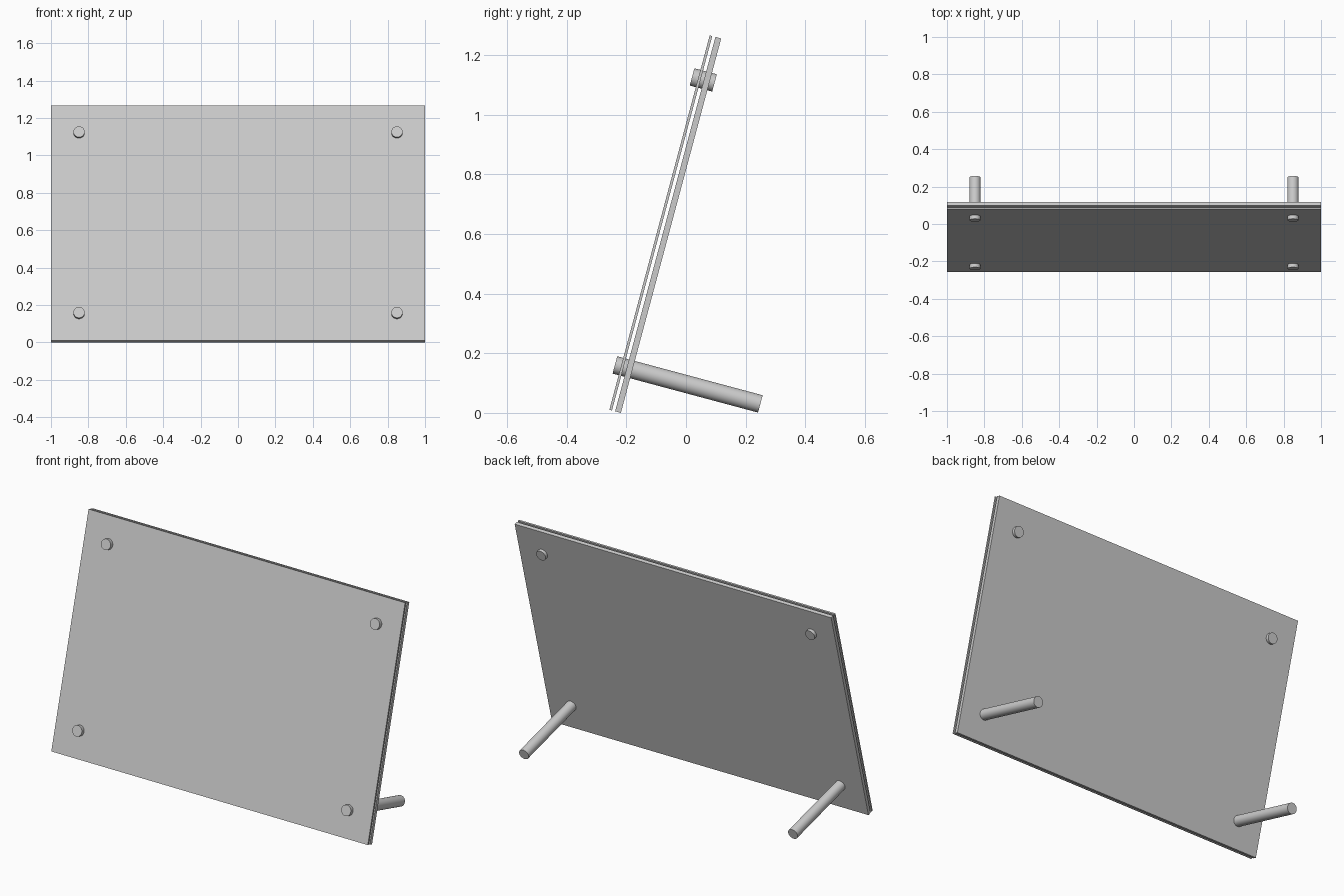
import bpy
from math import radians
from mathutils import Matrix

if "Cube" in bpy.data.objects:
    bpy.data.objects.remove(bpy.data.objects["Cube"])

# Leaning frame: local z runs up the panel, local y runs backwards through it
TILT = Matrix.Translation((0, -0.257, 0.0105)) @ Matrix.Rotation(radians(-15), 4, 'X')
HEIGHT = 1.3


def panel(name, y0, y1):
    bpy.ops.mesh.primitive_cube_add(size=1)
    ob = bpy.context.object
    ob.name = name
    size = Matrix.Diagonal((2, y1 - y0, HEIGHT, 1))
    ob.data.transform(Matrix.Translation((0, (y0 + y1) / 2, HEIGHT / 2)) @ size)
    ob.matrix_world = TILT


def pin(name, x, z, y0, y1):
    bpy.ops.mesh.primitive_cylinder_add(vertices=32, radius=0.03, depth=y1 - y0)
    ob = bpy.context.object
    ob.name = name
    ob.data.transform(Matrix.Rotation(radians(90), 4, 'X'))
    ob.matrix_world = TILT @ Matrix.Translation((x, (y0 + y1) / 2, z))
    bpy.ops.object.shade_smooth_by_angle()


# Thin cover sheet with a thicker backing board behind a narrow gap
panel("front_panel", 0, 0.009)
panel("back_panel", 0.02, 0.04)

# Short pins at the top corners, long pins at the bottom serve as legs
for side, x in (("left", -0.85), ("right", 0.85)):
    pin(f"{side}_top_pin", x, 1.15, -0.021, 0.057)
    pin(f"{side}_rear_leg", x, 0.15, -0.021, 0.484)
